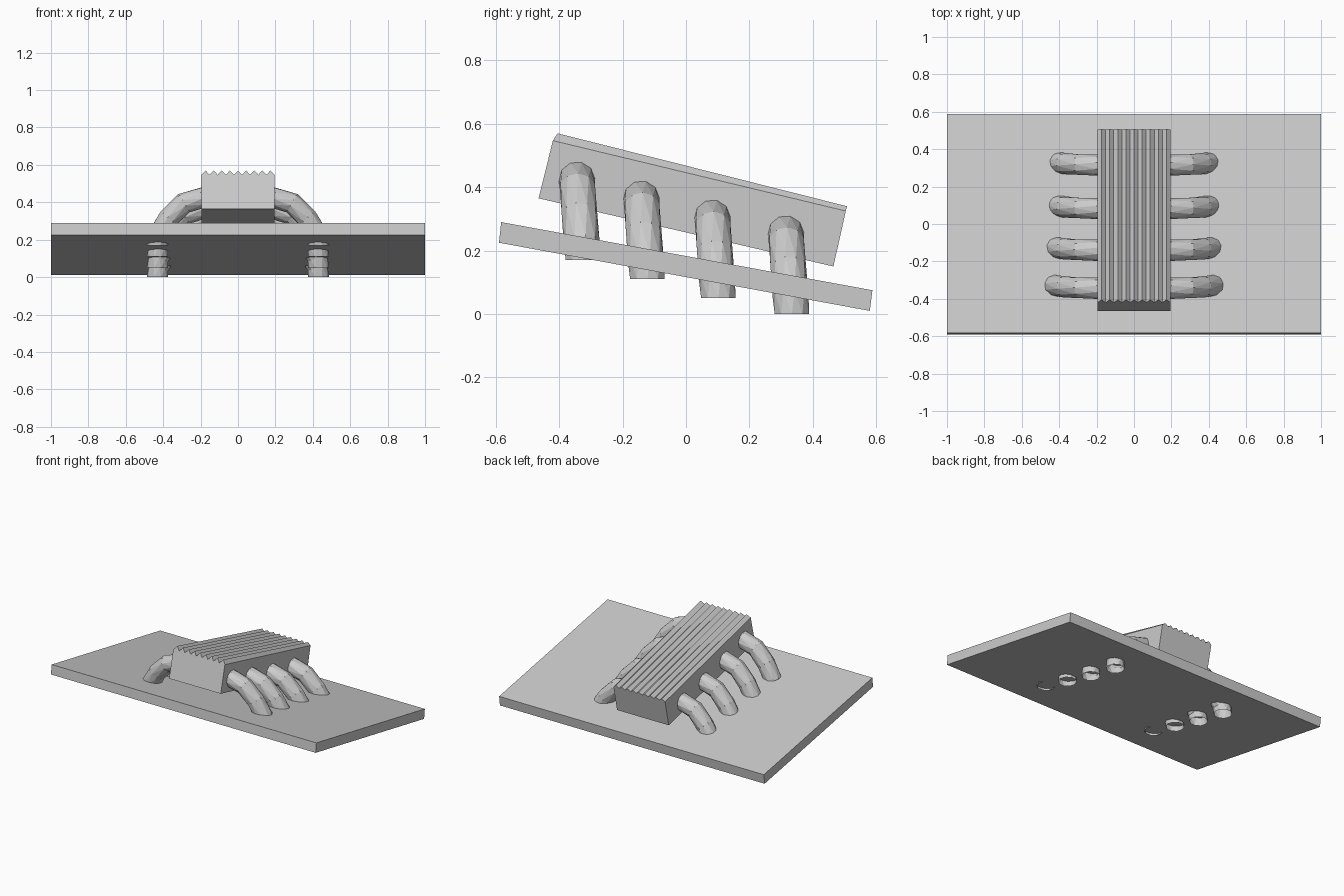
import bpy, bmesh
from math import sin, cos, pi, hypot

if "Cube" in bpy.data.objects:
    bpy.data.objects.remove(bpy.data.objects["Cube"])


def make_object(name, bm):
    bmesh.ops.recalc_face_normals(bm, faces=bm.faces)
    mesh = bpy.data.meshes.new(name)
    bm.to_mesh(mesh)
    bm.free()
    obj = bpy.data.objects.new(name, mesh)
    bpy.context.collection.objects.link(obj)
    return obj


def bridge(bm, a, b):
    for i in range(len(a)):
        j = (i + 1) % len(a)
        bm.faces.new((a[i], a[j], b[j], b[i]))


def loft(name, rings, cap_start=True):
    bm = bmesh.new()
    loops = [[bm.verts.new(p) for p in ring] for ring in rings]
    for a, b in zip(loops, loops[1:]):
        bridge(bm, a, b)
    if cap_start:
        bm.faces.new(loops[0])
    bm.faces.new(loops[-1])
    return make_object(name, bm)


# Sloping base plate
side = [(-0.59, 0.225), (0.58, 0.01), (0.588, 0.075), (-0.583, 0.29)]
loft("base_plate", [[(x, y, z) for y, z in side] for x in (-1, 1)])


# Tilted body with a fluted top
def body_ring(bottom, valley, ridge, flutes=9, half=0.195):
    pts = [(-half, *bottom), (half, *bottom)]
    for i in range(2 * flutes + 1):
        x = half - i * half / flutes
        pts.append((x, *(ridge if i % 2 else valley)))
    return pts


loft("fluted_body", [
    body_ring((-0.465, 0.365), (-0.42, 0.547), (-0.405, 0.57)),
    body_ring((0.465, 0.15), (0.504, 0.325), (0.508, 0.34)),
])

# Bent tubular legs, open at the foot: path points are (x, height above foot)
PATH = [(0.43, 0.0), (0.425, 0.055), (0.37, 0.145), (0.29, 0.225), (0.19, 0.254), (0.12, 0.256)]
SIDES, RADIUS = 10, 0.057


def leg(name, side, y0, z0):
    rings = []
    for i, (x, h) in enumerate(PATH):
        a, b = PATH[max(i - 1, 0)], PATH[min(i + 1, len(PATH) - 1)]
        dx, dz = b[0] - a[0], b[1] - a[1]
        length = hypot(dx, dz)
        nx, nz = dz / length, -dx / length
        if i == 0:
            nx, nz = 1, 0
        ring = []
        for k in range(SIDES):
            t = 2 * pi * k / SIDES + 0.22 * i
            u, v = RADIUS * cos(t), RADIUS * sin(t)
            ring.append((side * (x + nx * u), y0 - 0.075 * h + v, z0 + h + nz * u))
        rings.append(ring)
    obj = loft(name, rings, cap_start=False)
    # Faceted diagonal edges
    bm = bmesh.new()
    bm.from_mesh(obj.data)
    bmesh.ops.triangulate(bm, faces=bm.faces)
    bm.to_mesh(obj.data)
    bm.free()


for n, (y0, z0) in enumerate([(-0.325, 0.17), (-0.122, 0.11), (0.102, 0.05), (0.334, 0.0)], 1):
    leg(f"leg_right_{n}", 1, y0, z0)
    leg(f"leg_left_{n}", -1, y0, z0)
